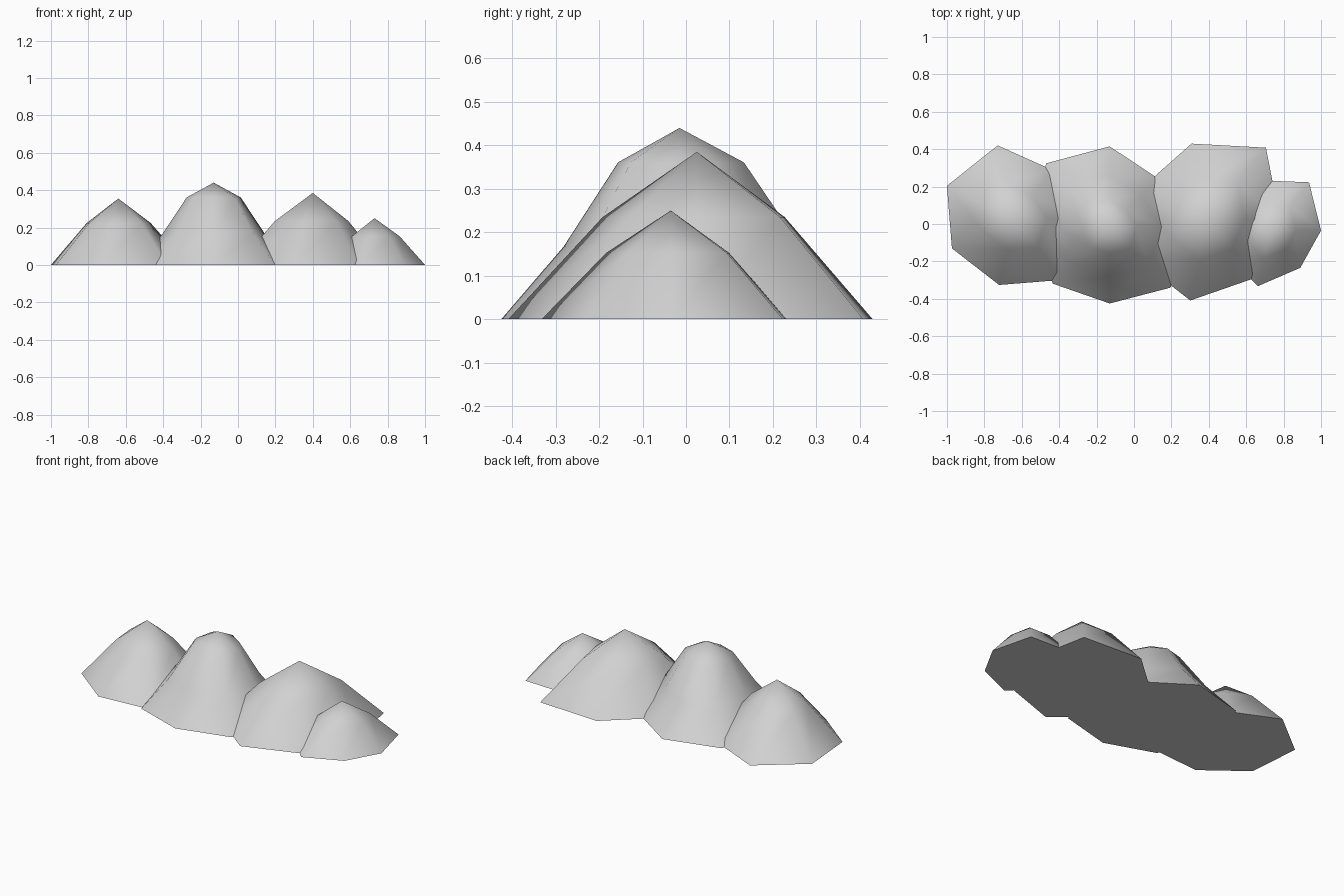
import bpy
import bmesh
from math import cos, sin, tau

cube = bpy.data.objects.get("Cube")
if cube:
    bpy.data.objects.remove(cube, do_unlink=True)

# One pale grey for every mound
stone = bpy.data.materials.new("pale_grey")
stone.use_nodes = True
colour = (0.64, 0.64, 0.64, 1)
stone.diffuse_color = colour
stone.node_tree.nodes["Principled BSDF"].inputs["Base Color"].default_value = colour


def mound(name, apex, radii, rings):
    """Stack scaled copies of an uneven footprint, closed by a peak and a flat base."""
    ax, ay, height = apex
    sides = len(radii)
    bm = bmesh.new()

    def loop(scale, z):
        return [bm.verts.new((ax + scale * r * cos(tau * i / sides),
                              ay + scale * r * sin(tau * i / sides), z))
                for i, r in enumerate(radii)]

    loops = [loop(1, 0)] + [loop(s, z * height) for s, z in rings]
    peak = bm.verts.new(apex)
    for i in range(sides):
        j = (i + 1) % sides
        for low, high in zip(loops, loops[1:]):
            bm.faces.new((low[i], low[j], high[j], high[i]))
        bm.faces.new((loops[-1][i], loops[-1][j], peak))
    for face in bm.faces:
        face.smooth = True
    # Flat underside with a crisp rim
    base = bm.faces.new(loops[0][::-1])
    for edge in base.edges:
        edge.smooth = False
    mesh = bpy.data.meshes.new(name)
    bm.to_mesh(mesh)
    bm.free()
    mesh.materials.append(stone)
    obj = bpy.data.objects.new(name, mesh)
    bpy.context.collection.objects.link(obj)
    return obj


# Footprint radii run counter-clockwise from +x; rings are (scale, height share)
simple = [(0.5, 0.61)]
mound("right_mound", (-0.64, 0.03, 0.355),
      [0.37, 0.33, 0.40, 0.40, 0.37, 0.365, 0.42], [(0.47, 0.63)])
mound("tall_mound", (-0.13, -0.015, 0.44),
      [0.42, 0.365, 0.43, 0.48, 0.42, 0.43, 0.41, 0.46], [(0.65, 0.38), (0.345, 0.82)])
mound("broad_mound", (0.40, 0.025, 0.385),
      [0.38, 0.49, 0.415, 0.395, 0.45, 0.445, 0.40], simple)
mound("small_left_mound", (0.73, -0.035, 0.25),
      [0.27, 0.33, 0.275, 0.26, 0.27, 0.305, 0.255], simple)
